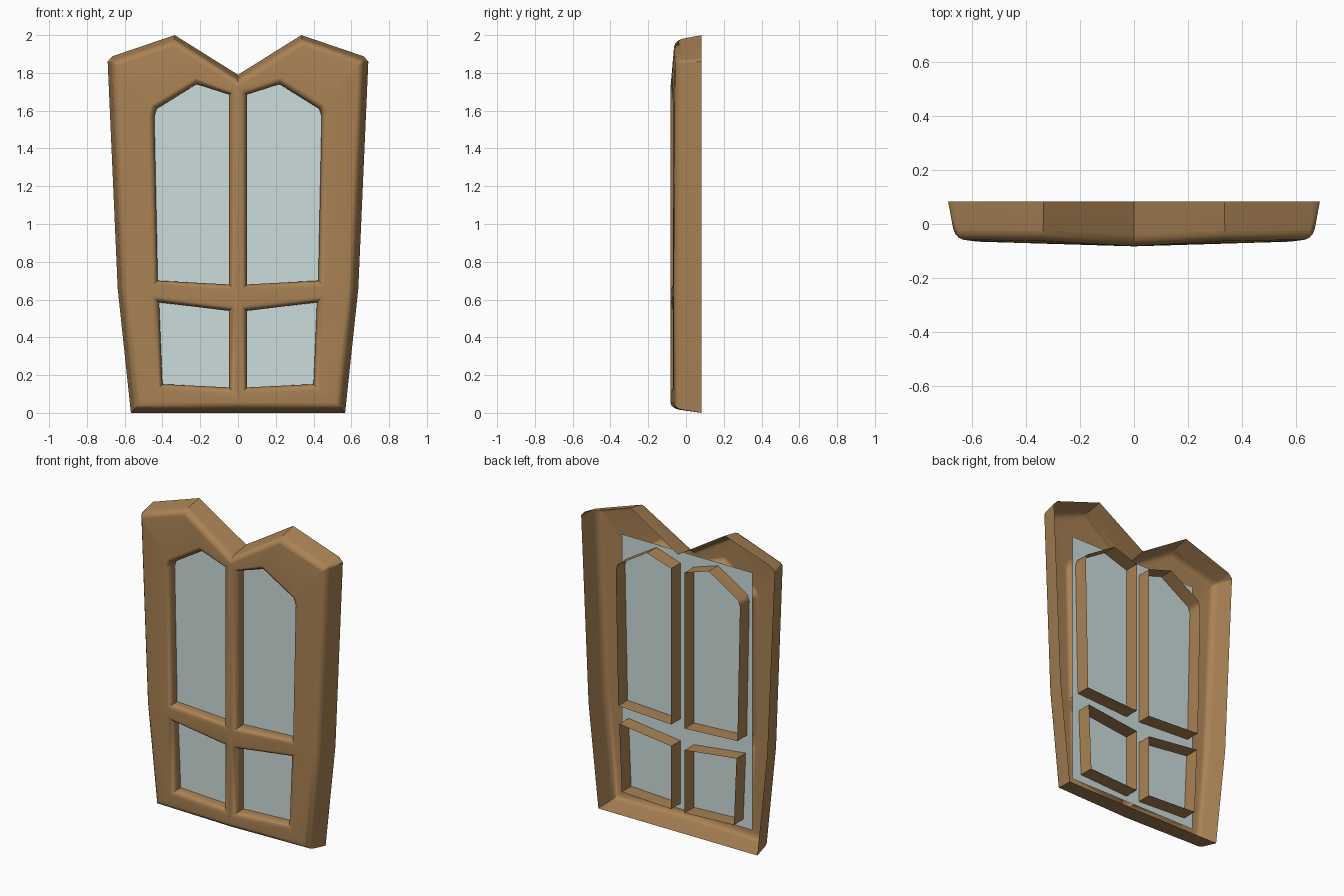
import bpy, bmesh, math
from mathutils import Vector

if "Cube" in bpy.data.objects:
    bpy.data.objects.remove(bpy.data.objects["Cube"])


def material(name, color):
    m = bpy.data.materials.new(name)
    m.use_nodes = True
    m.diffuse_color = (*color, 1)
    m.node_tree.nodes["Principled BSDF"].inputs["Base Color"].default_value = (*color, 1)
    return m


wood = material("warm brown wood", (0.40, 0.225, 0.09))
glass = material("pale blue glass", (0.60, 0.72, 0.71))
BACK = 0.083


def surface(x, z):
    """Gently crowned front: deepest along the middle, falling back at the top."""
    return -BACK + 0.03 * abs(x) + 0.04 * max(0, z - 1.7)


def offset(points, d):
    """Mitred inset of a counter-clockwise loop (negative d grows it)."""
    pts = [Vector(p) for p in points]
    out = []
    for i, p in enumerate(pts):
        a = (p - pts[i - 1]).normalized()
        b = (pts[(i + 1) % len(pts)] - p).normalized()
        na, nb = Vector((-a.y, a.x)), Vector((-b.y, b.x))
        out.append(p + (na + nb) * d / (1 + na.dot(nb)))
    return out


def add_row(bm, points, rise=None):
    return [bm.verts.new((x, BACK if rise is None else surface(x, z) + rise, z))
            for x, z in points]


def bridge(bm, rows, closed):
    for r, s in zip(rows, rows[1:]):
        n = len(r)
        for i in range(n if closed else n - 1):
            j = (i + 1) % n
            bm.faces.new((r[i], r[j], s[j], s[i]))


def loop_edges(bm, row):
    edges = []
    for a, b in zip(row, row[1:] + row[:1]):
        edges.append(bm.edges.get((a, b)) or bm.edges.new((a, b)))
    return edges


# Half outline of the door, bottom centre round to the notch
outline = [(0, 0), (0.567, 0), (0.637, 0.66), (0.69, 1.86), (0.665, 1.888),
           (0.335, 2.0), (0, 1.79)]
full = outline + [(-x, z) for x, z in outline[-2:0:-1]]
rim_profile = [(0, None), (0.018, 0.04), (0.026, 0.02), (0.038, 0.007), (0.055, 0)]

# Window openings on the left half
windows = [
    [(0.048, 0.68), (0.425, 0.70), (0.443, 1.57), (0.43, 1.61), (0.22, 1.74), (0.048, 1.685)],
    [(0.048, 0.135), (0.40, 0.152), (0.418, 0.585), (0.048, 0.54)],
]
window_profile = [(0.032, 0), (0.02, 0.004), (0.008, 0.014), (0, 0.032), (0, None)]

# Door frame: rim, rounded window reveals and the front between them
bm = bmesh.new()
n = len(outline)
rim = [add_row(bm, offset(full, d)[:n], rise) for d, rise in rim_profile]
bridge(bm, rim, False)
borders = loop_edges(bm, rim[-1])
for win in windows:
    rows = [add_row(bm, offset(win, -d), rise) for d, rise in window_profile]
    bridge(bm, rows, True)
    borders += loop_edges(bm, rows[0])
front = bmesh.ops.triangle_fill(bm, use_beauty=True, use_dissolve=False,
                                edges=borders, normal=(0, -1, 0))
front_faces = [f for f in front["geom"] if isinstance(f, bmesh.types.BMFace)]
bmesh.ops.recalc_face_normals(bm, faces=bm.faces)
if sum(f.normal.y * f.calc_area() for f in front_faces) > 0:
    bmesh.ops.reverse_faces(bm, faces=bm.faces)

mesh = bpy.data.meshes.new("door_frame")
bm.to_mesh(mesh)
bm.free()
mesh.materials.append(wood)
frame = bpy.data.objects.new("door_frame", mesh)
bpy.context.collection.objects.link(frame)
mirror = frame.modifiers.new("Mirror", 'MIRROR')
mirror.use_clip = True
bpy.ops.object.select_all(action='DESELECT')
frame.select_set(True)
bpy.context.view_layer.objects.active = frame
bpy.ops.object.modifier_apply(modifier="Mirror")
bpy.ops.object.shade_smooth_by_angle(angle=math.radians(42))
weighted = frame.modifiers.new("Weighted Normal", 'WEIGHTED_NORMAL')
weighted.keep_sharp = True

# Glass sheet behind the front
bpy.ops.mesh.primitive_plane_add(size=1, location=(0, -0.012, 0.93),
                                 rotation=(math.pi / 2, 0, 0))
pane = bpy.context.object
pane.name = "glass_pane"
pane.scale = (0.93, 1.66, 1)
pane.data.materials.append(glass)
